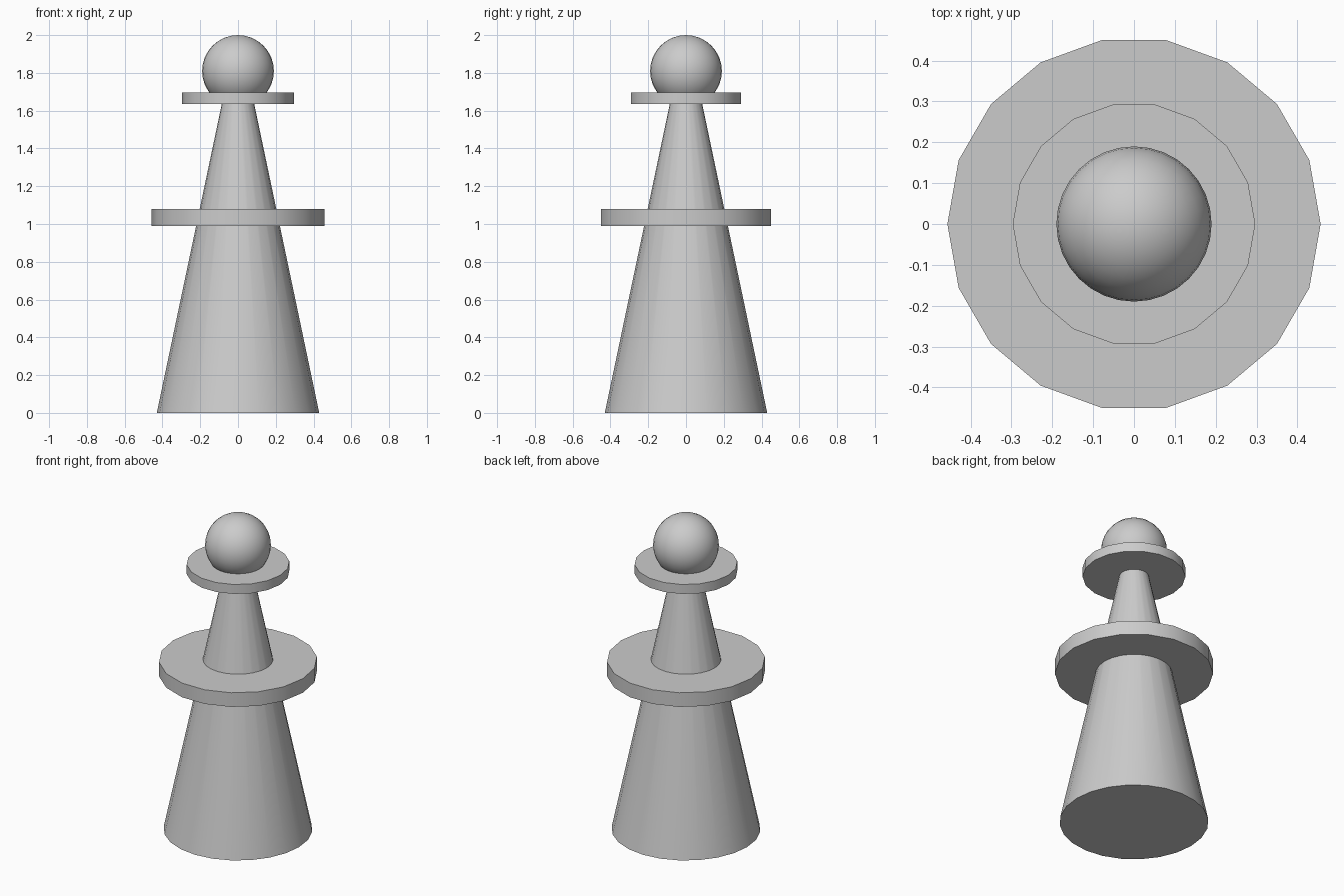
import bpy, math

if "Cube" in bpy.data.objects:
    bpy.data.objects.remove(bpy.data.objects["Cube"])


def smooth(name):
    ob = bpy.context.object
    ob.name = name
    bpy.ops.object.shade_smooth_by_angle(angle=math.radians(30))


def tapered(name, sides, r1, r2, z1, z2):
    # round solid standing from z1 to z2, with a corner on the x axis
    bpy.ops.mesh.primitive_cone_add(vertices=sides, radius1=r1, radius2=r2, depth=z2 - z1,
                                    location=(0, 0, (z1 + z2) / 2),
                                    rotation=(0, 0, math.pi / 2))
    smooth(name)


# Tapered body, ending inside the ball
tapered("body", 24, 0.43, 0.068, 0.0, 1.72)

# Two flat 18-sided collars
tapered("lower_collar", 18, 0.457, 0.457, 0.99, 1.08)
tapered("upper_collar", 18, 0.297, 0.297, 1.635, 1.695)

# Ball on top
bpy.ops.mesh.primitive_uv_sphere_add(segments=32, ring_count=16, radius=0.19,
                                     location=(0, 0, 1.81))
smooth("head_ball")
